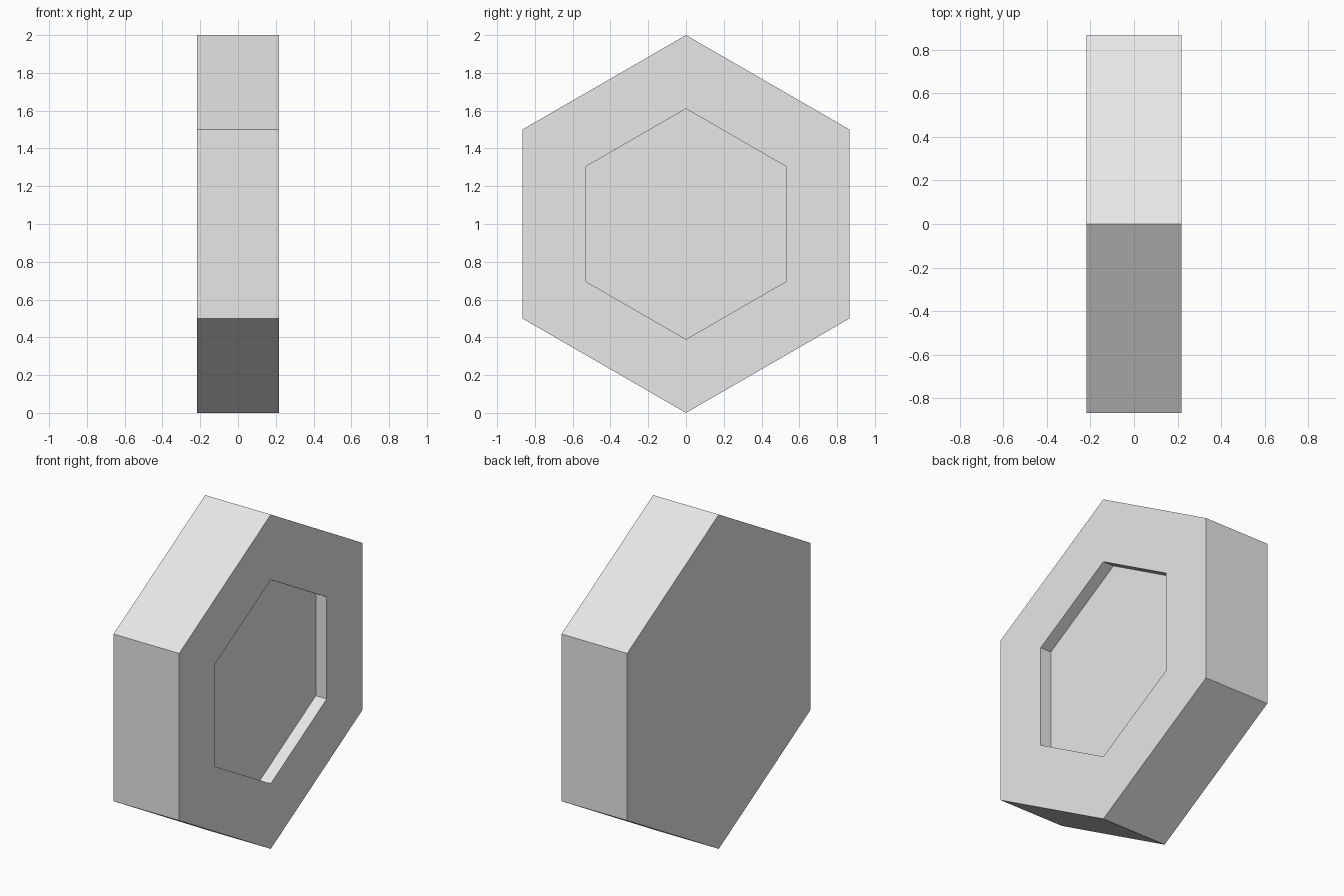
import bpy, bmesh, math
from mathutils import Matrix

cube = bpy.data.objects.get("Cube")
if cube:
    bpy.data.objects.remove(cube, do_unlink=True)

RADIUS, THICKNESS = 1.0, 0.434
RECESS_RADIUS, RECESS_DEPTH = 0.61, 0.072

# Single light grey finish
grey = bpy.data.materials.new("light_grey")
grey.use_nodes = True
colour = (0.8, 0.8, 0.8, 1.0)
grey.diffuse_color = colour
grey.node_tree.nodes["Principled BSDF"].inputs["Base Color"].default_value = colour

# Hexagonal prism lying along x, with a corner pointing up
bm = bmesh.new()
bmesh.ops.create_cone(bm, cap_ends=True, segments=6, radius1=RADIUS,
                      radius2=RADIUS, depth=THICKNESS)
top = max(bm.verts, key=lambda v: v.co.x)
bmesh.ops.rotate(bm, verts=bm.verts,
                 matrix=Matrix.Rotation(-math.atan2(top.co.y, top.co.x), 3, "Z"))
bmesh.ops.rotate(bm, verts=bm.verts, matrix=Matrix.Rotation(math.radians(90), 3, "Y"))
bmesh.ops.translate(bm, verts=bm.verts, vec=(0, 0, RADIUS))

# Shallow hexagonal recess in the +x face
bm.normal_update()
cap = max(bm.faces, key=lambda f: f.calc_center_median().x)
rim = (RADIUS - RECESS_RADIUS) * math.cos(math.pi / 6)
bmesh.ops.inset_region(bm, faces=[cap], thickness=rim, use_even_offset=True)
floor = bmesh.ops.extrude_discrete_faces(bm, faces=[cap])["faces"][0]
bmesh.ops.translate(bm, verts=floor.verts, vec=(-RECESS_DEPTH, 0, 0))
bmesh.ops.recalc_face_normals(bm, faces=bm.faces)

mesh = bpy.data.meshes.new("hexagonal_block")
bm.to_mesh(mesh)
bm.free()
mesh.materials.append(grey)
block = bpy.data.objects.new("hexagonal_block", mesh)
bpy.context.collection.objects.link(block)
